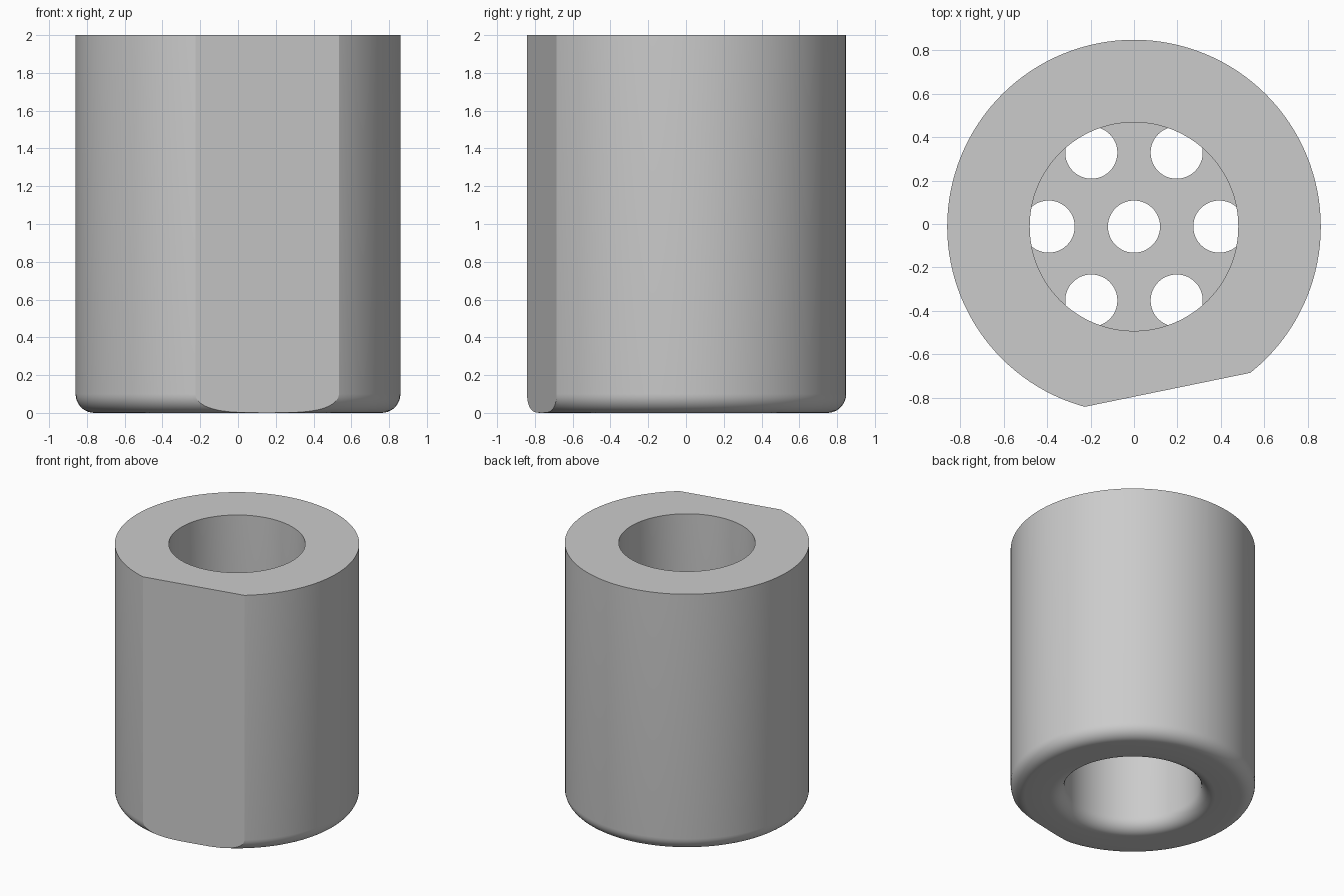
import bpy, bmesh
from math import sin, cos, pi, radians
from mathutils import Vector, Matrix

R_OUT, R_BORE, FILLET, HEIGHT = 0.86, 0.48, 0.1, 2.0
CENTRE = Vector((0, -0.012, 0))
SEGMENTS = 128

if "Cube" in bpy.data.objects:
    bpy.data.objects.remove(bpy.data.objects["Cube"])

grey = bpy.data.materials.new("light_grey")
grey.use_nodes = True
grey.diffuse_color = (0.6, 0.6, 0.6, 1)
grey.node_tree.nodes["Principled BSDF"].inputs["Base Color"].default_value = grey.diffuse_color


def make_object(name, bm):
    bmesh.ops.recalc_face_normals(bm, faces=bm.faces)
    mesh = bpy.data.meshes.new(name)
    bm.to_mesh(mesh)
    bm.free()
    mesh.materials.append(grey)
    ob = bpy.data.objects.new(name, mesh)
    ob.location = CENTRE
    bpy.context.collection.objects.link(ob)
    return ob


def add_cylinder(bm, radius, bottom, top, x=0, y=0, sides=SEGMENTS):
    bmesh.ops.create_cone(bm, cap_ends=True, segments=sides, radius1=radius, radius2=radius,
                          depth=top - bottom,
                          matrix=Matrix.Translation((x, y, (top + bottom) / 2)))


def activate(ob):
    bpy.ops.object.select_all(action="DESELECT")
    ob.select_set(True)
    bpy.context.view_layer.objects.active = ob


def fillet(radius, start):
    steps = 9
    angles = [start + pi / 2 * i / steps for i in range(steps + 1)]
    return [(radius + FILLET * cos(a), FILLET + FILLET * sin(a)) for a in angles]


# Body: lathed tube with both bottom rims rounded
profile = [(R_OUT, HEIGHT), (R_BORE, HEIGHT)]
profile += fillet(R_BORE + FILLET, pi) + fillet(R_OUT - FILLET, 1.5 * pi)
bm = bmesh.new()
verts = [bm.verts.new((r, 0, z)) for r, z in profile]
edges = [bm.edges.new((a, b)) for a, b in zip(verts, verts[1:] + verts[:1])]
bmesh.ops.spin(bm, geom=verts + edges, cent=(0, 0, 0), axis=(0, 0, 1),
               angle=2 * pi, steps=SEGMENTS)
bmesh.ops.remove_doubles(bm, verts=bm.verts, dist=0.0005)

# Flat sliced down one side of the body
normal = Vector((sin(radians(11.6)), -cos(radians(11.6)), 0))
cut = bmesh.ops.bisect_plane(bm, geom=bm.verts[:] + bm.edges[:] + bm.faces[:],
                             plane_co=normal * 0.767, plane_no=normal, clear_outer=True)
rim = [e for e in cut["geom_cut"] if isinstance(e, bmesh.types.BMEdge)]
bmesh.ops.holes_fill(bm, edges=rim, sides=0)
for edge in rim:
    if edge.is_valid:
        edge.smooth = False
body = make_object("body", bm)

# Perforated plate across the middle of the bore
bm = bmesh.new()
add_cylinder(bm, R_BORE + 0.004, 0.88, 1.12)
plate = make_object("perforated_plate", bm)

# Seven drills: one in the centre, six around it
bm = bmesh.new()
add_cylinder(bm, 0.12, 0.5, 1.5, sides=48)
for i in range(6):
    a = i * pi / 3
    add_cylinder(bm, 0.12, 0.5, 1.5, 0.393 * cos(a), 0.393 * sin(a), sides=48)
drills = make_object("hole_cutter", bm)
drills.hide_render = True

holes = plate.modifiers.new("holes", "BOOLEAN")
holes.operation = "DIFFERENCE"
holes.solver = "EXACT"
holes.object = drills
bpy.context.view_layer.update()
activate(plate)
bpy.ops.object.modifier_apply(modifier=holes.name)
bpy.data.objects.remove(drills)

for ob in (body, plate):
    activate(ob)
    bpy.ops.object.shade_smooth_by_angle(angle=radians(20))
